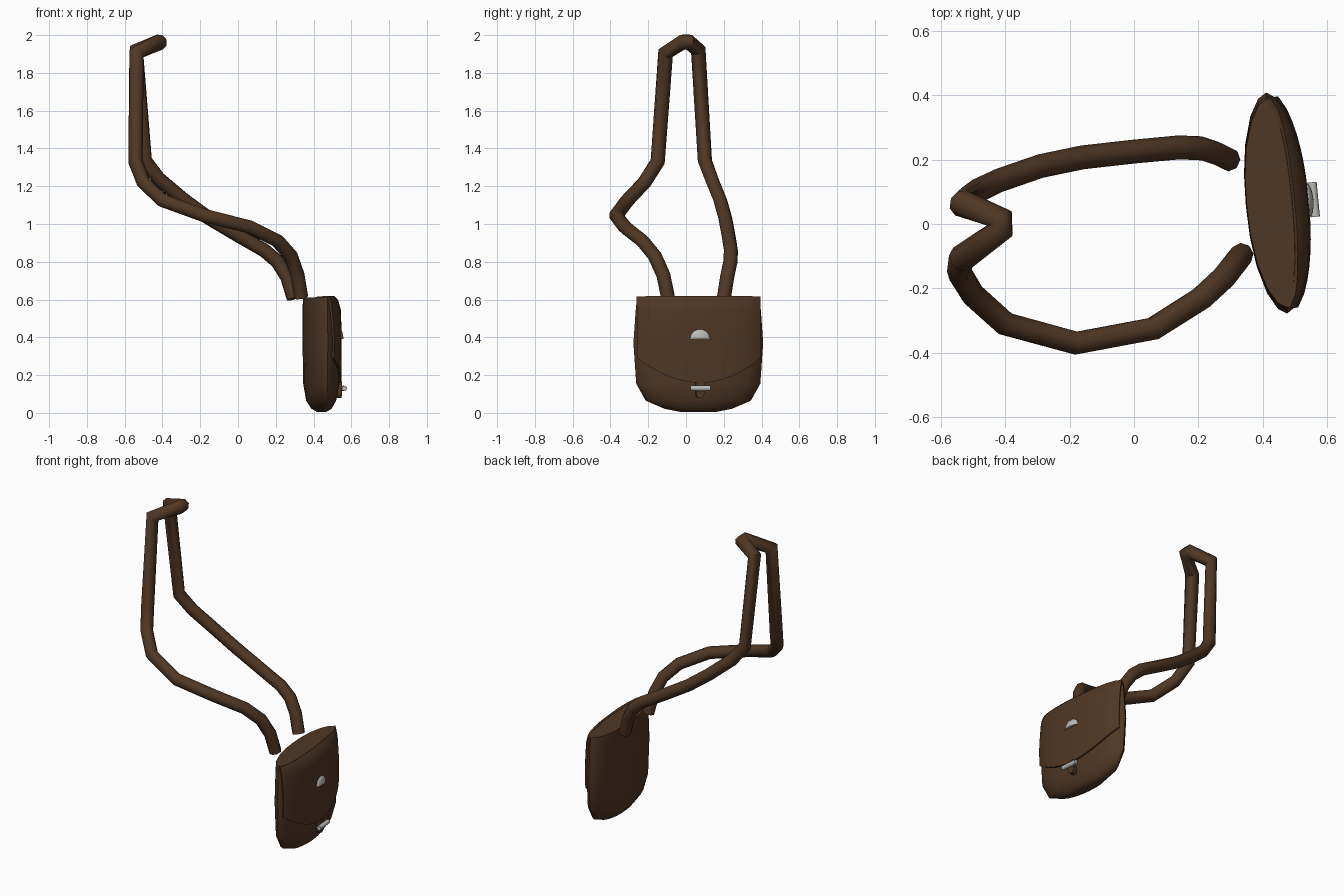
import bpy, bmesh, math
from mathutils import Vector

if "Cube" in bpy.data.objects:
    bpy.data.objects.remove(bpy.data.objects["Cube"])


def material(name, color):
    m = bpy.data.materials.new(name)
    m.diffuse_color = (*color, 1)
    m.use_nodes = True
    m.node_tree.nodes["Principled BSDF"].inputs["Base Color"].default_value = m.diffuse_color
    return m


LEATHER = material("dark_brown_leather", (0.080, 0.038, 0.017))
METAL = material("light_grey_metal", (0.50, 0.50, 0.48))

# The bag is modelled in its own frame: x = thickness (front +), y = width
BAG_POS, BAG_TURN = (0.443, 0.065, 0), math.radians(5.4)


def activate(ob):
    bpy.ops.object.select_all(action='DESELECT')
    ob.select_set(True)
    bpy.context.view_layer.objects.active = ob


def finish(ob, mat, angle=40):
    ob.data.materials.clear()
    ob.data.materials.append(mat)
    activate(ob)
    bpy.ops.object.shade_smooth_by_angle(angle=math.radians(angle))


def bag_part(name, bm, mat, angle=40):
    bmesh.ops.recalc_face_normals(bm, faces=bm.faces)
    me = bpy.data.meshes.new(name)
    bm.to_mesh(me)
    bm.free()
    ob = bpy.data.objects.new(name, me)
    bpy.context.collection.objects.link(ob)
    ob.location, ob.rotation_euler.z = BAG_POS, BAG_TURN
    finish(ob, mat, angle)
    return ob


# Bag body levels: z, half width, back depth, front depth
LEVELS = [(0.006, 0.10, 0.025, 0.025), (0.022, 0.18, 0.052, 0.050),
          (0.065, 0.28, 0.078, 0.072), (0.155, 0.33, 0.093, 0.088),
          (0.37, 0.345, 0.096, 0.090), (0.54, 0.333, 0.096, 0.086),
          (0.59, 0.328, 0.095, 0.074), (0.612, 0.325, 0.093, 0.048)]


def level(z):
    z = min(max(z, LEVELS[0][0]), LEVELS[-1][0])
    for a, b in zip(LEVELS, LEVELS[1:]):
        if z <= b[0]:
            t = (z - a[0]) / (b[0] - a[0])
            return [p + (q - p) * t for p, q in zip(a, b)]
    return LEVELS[-1]


def lens(q):
    return max(0, 1 - abs(q) ** 2.2) ** 0.57


# Body: lens-shaped sections stacked upward
SIDE = [-1, -0.95, -0.8, -0.55, -0.28, 0, 0.28, 0.55, 0.8, 0.95, 1]
bm = bmesh.new()
rings = []
for z, w, back, front in LEVELS:
    ring = [bm.verts.new((front * lens(q), q * w, z)) for q in SIDE]
    ring += [bm.verts.new((-back * lens(q), q * w, z)) for q in SIDE[-2:0:-1]]
    rings.append(ring)
n = len(rings[0])
for a, b in zip(rings, rings[1:]):
    for i in range(n):
        bm.faces.new((a[i], a[(i + 1) % n], b[(i + 1) % n], b[i]))
bm.faces.new(rings[0])
bm.faces.new(rings[-1])
bag_part("bag_body", bm, LEATHER)

# Flap: sheet that follows the front of the body down to a curved edge
bm = bmesh.new()
rows = []
for s in (0, 0.05, 0.16, 0.4, 0.7, 1):
    row = []
    for i in range(17):
        q = -1 + i / 8
        low = 0.16 + 0.13 * q * q
        z = 0.614 + (low - 0.614) * s
        y = q * 0.325
        _, w, _, front = level(z)
        row.append(bm.verts.new((front * lens(y / w) + 0.003, y, z)))
    rows.append(row)
for a, b in zip(rows, rows[1:]):
    for i in range(16):
        bm.faces.new((a[i], a[i + 1], b[i + 1], b[i]))
flap = bag_part("flap", bm, LEATHER)
mod = flap.modifiers.new("thickness", 'SOLIDIFY')
mod.thickness, mod.offset = 0.016, 0
activate(flap)
bpy.ops.object.modifier_apply(modifier=mod.name)
finish(flap, LEATHER)

# Ornament: flattened half dome on the flap
bm = bmesh.new()
bmesh.ops.create_uvsphere(bm, u_segments=16, v_segments=10, radius=1)
bmesh.ops.bisect_plane(bm, geom=bm.verts[:] + bm.edges[:] + bm.faces[:],
                       plane_co=(0, 0, 0), plane_no=(0, 0, -1), clear_outer=True)
bmesh.ops.holes_fill(bm, edges=[e for e in bm.edges if e.is_boundary])
for v in bm.verts:
    v.co = Vector((0.095 + v.co.x * 0.020, v.co.y * 0.055, 0.392 + v.co.z * 0.052))
bag_part("half_dome_ornament", bm, METAL)

# Closure tab: short strip with a rounded lower end
bm = bmesh.new()
outline = [(0.022, 0.165), (-0.022, 0.165)]
outline += [(0.022 * math.cos(math.pi + math.pi * k / 6),
             0.10 + 0.022 * math.sin(math.pi + math.pi * k / 6)) for k in range(7)]
face = bm.faces.new([bm.verts.new((0.075, y, z)) for y, z in outline])
ext = bmesh.ops.extrude_face_region(bm, geom=[face])
bmesh.ops.translate(bm, vec=(0.03, 0, 0),
                    verts=[g for g in ext["geom"] if isinstance(g, bmesh.types.BMVert)])
bag_part("closure_tab", bm, LEATHER)

# Toggle bar: small rod across the tab
bm = bmesh.new()
bmesh.ops.create_cone(bm, cap_ends=True, segments=12, radius1=0.014,
                      radius2=0.014, depth=0.108)
for v in bm.verts:
    v.co = Vector((0.116 + v.co.x, v.co.z, 0.130 + v.co.y))
bag_part("toggle_bar", bm, METAL)

# Shoulder strap: one tube from the near end, over the shoulder, to the far end
PATH = [(0.335, -0.095, 0.61), (0.315, -0.12, 0.73), (0.28, -0.165, 0.83),
        (0.21, -0.23, 0.91), (0.06, -0.325, 0.985), (-0.18, -0.37, 1.045),
        (-0.40, -0.31, 1.125), (-0.50, -0.22, 1.22), (-0.543, -0.15, 1.33),
        (-0.537, -0.108, 1.905), (-0.413, -0.018, 1.963), (-0.413, 0.016, 1.963),
        (-0.537, 0.065, 1.92), (-0.492, 0.10, 1.335), (-0.42, 0.135, 1.24),
        (-0.29, 0.18, 1.13), (-0.16, 0.207, 1.035), (0.0, 0.225, 0.94),
        (0.14, 0.238, 0.86), (0.21, 0.235, 0.80), (0.26, 0.218, 0.72),
        (0.295, 0.20, 0.605)]
cu = bpy.data.curves.new("shoulder_strap", 'CURVE')
cu.dimensions = '3D'
cu.bevel_depth, cu.bevel_resolution, cu.use_fill_caps = 0.037, 2, True
sp = cu.splines.new('POLY')
sp.points.add(len(PATH) - 1)
for i, p in enumerate(PATH):
    sp.points[i].co = (*p, 1)
    if 0 < i < len(PATH) - 1:
        a = Vector(p) - Vector(PATH[i - 1])
        b = Vector(PATH[i + 1]) - Vector(p)
        sp.points[i].radius = min(1.15, 1 / max(0.1, math.cos(a.angle(b) / 2)))
strap = bpy.data.objects.new("shoulder_strap", cu)
bpy.context.collection.objects.link(strap)
activate(strap)
bpy.ops.object.convert(target='MESH')
finish(bpy.context.object, LEATHER, 60)
